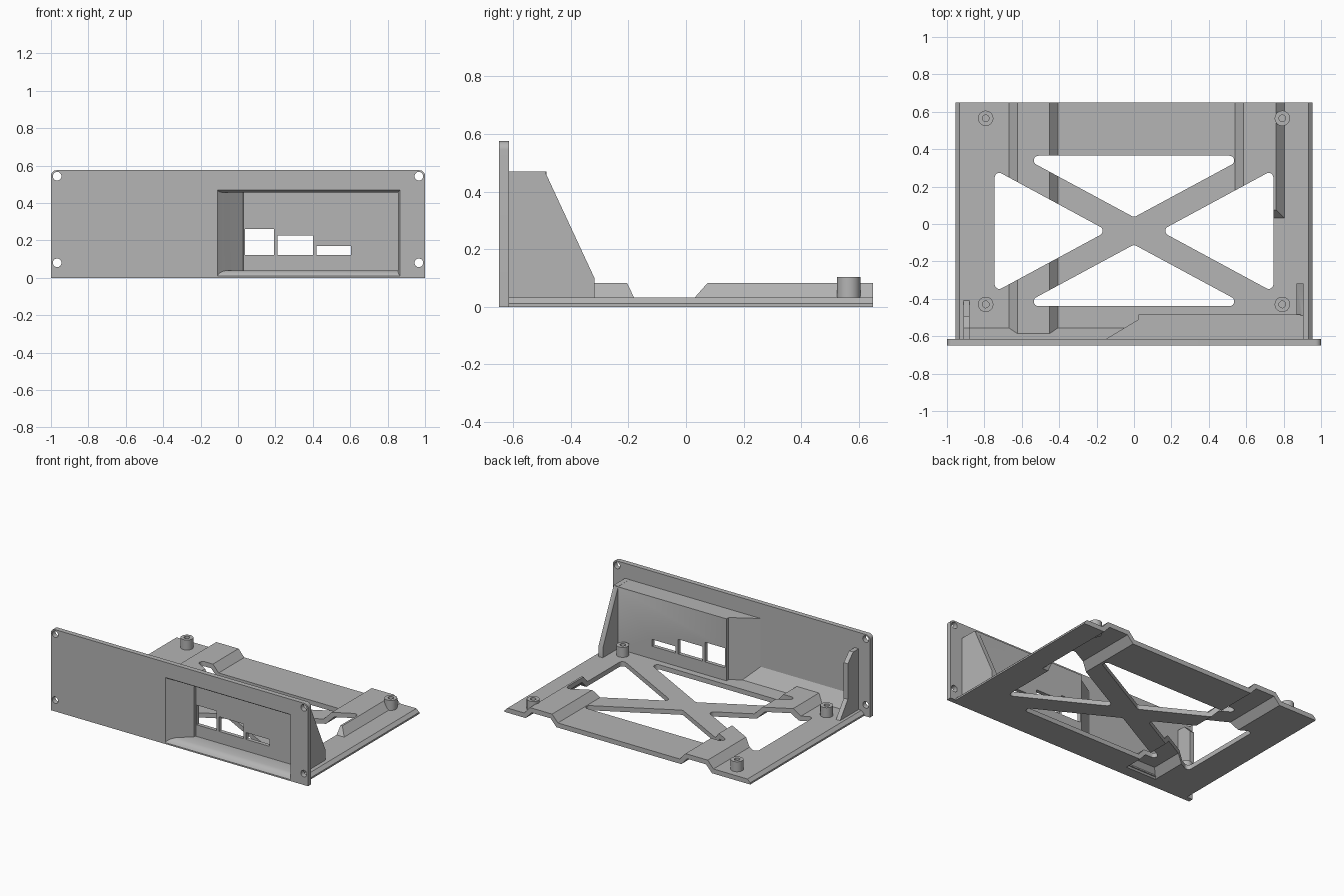
import bpy, bmesh, math
from mathutils import Vector

cube = bpy.data.objects.get("Cube")
if cube:
    bpy.data.objects.remove(cube, do_unlink=True)

grey = bpy.data.materials.new("plain grey")
grey.use_nodes = True
grey.diffuse_color = (0.46, 0.46, 0.46, 1)
grey.node_tree.nodes["Principled BSDF"].inputs["Base Color"].default_value = grey.diffuse_color


def loft(name, rings):
    """Closed solid through rings of equal point count."""
    bm = bmesh.new()
    loops = [[bm.verts.new(p) for p in ring] for ring in rings]
    n = len(loops[0])
    for a, b in zip(loops, loops[1:]):
        for i in range(n):
            j = (i + 1) % n
            bm.faces.new((a[i], a[j], b[j], b[i]))
    bm.faces.new(loops[0])
    bm.faces.new(loops[-1])
    bmesh.ops.recalc_face_normals(bm, faces=bm.faces)
    mesh = bpy.data.meshes.new(name)
    bm.to_mesh(mesh)
    bm.free()
    mesh.materials.append(grey)
    ob = bpy.data.objects.new(name, mesh)
    bpy.context.collection.objects.link(ob)
    return ob


def prism(name, pts, axis, lo, hi):
    """Extrude a flat outline along x, y or z."""
    place = {"x": lambda p, t: (t, p[0], p[1]),
             "y": lambda p, t: (p[0], t, p[1]),
             "z": lambda p, t: (p[0], p[1], t)}[axis]
    return loft(name, [[place(p, t) for p in pts] for t in (lo, hi)])


def rect(x0, x1, z0, z1):
    return [(x0, z0), (x1, z0), (x1, z1), (x0, z1)]


def circle(x, y, r, n=32):
    return [(x + r * math.cos(math.tau * i / n), y + r * math.sin(math.tau * i / n)) for i in range(n)]


def rounded(pts, radii, steps=8):
    """Outline with its corners rounded by arcs."""
    out = []
    for i, r in enumerate(radii):
        p = Vector(pts[i])
        if not r:
            out.append(tuple(p))
            continue
        u = (Vector(pts[i - 1]) - p).normalized()
        v = (Vector(pts[(i + 1) % len(pts)]) - p).normalized()
        half = u.angle(v) / 2
        centre = p + (u + v).normalized() * r / math.sin(half)
        start = p + u * r / math.tan(half) - centre
        end = p + v * r / math.tan(half) - centre
        for k in range(steps + 1):
            t = k / steps
            sweep = math.pi - 2 * half
            d = start * math.sin((1 - t) * sweep) + end * math.sin(t * sweep)
            out.append(tuple(centre + d / math.sin(sweep)))
    return out


def combine(ob, tools, operation):
    """Apply booleans to a part and discard the tools."""
    for tool in tools:
        mod = ob.modifiers.new("cut", "BOOLEAN")
        mod.operation = operation
        mod.solver = "EXACT"
        mod.object = tool
        bpy.context.view_layer.objects.active = ob
        bpy.ops.object.modifier_apply(modifier=mod.name)
        bpy.data.objects.remove(tool, do_unlink=True)


def smooth(ob):
    bpy.ops.object.select_all(action="DESELECT")
    ob.select_set(True)
    bpy.context.view_layer.objects.active = ob
    bpy.ops.object.shade_smooth_by_angle(angle=math.radians(30))


def ridge(x0, x1, y0, y1, z0, z1, run, front):
    """Trapezoid rib, sloped on its sides and its front end."""
    low = [(x0, y0), (x1, y0), (x1, y1), (x0, y1)]
    high = [(x0 + run, y0 + front), (x1 - run, y0 + front), (x1 - run, y1), (x0 + run, y1)]
    return loft("ridge", [[(*p, z0) for p in low], [(*p, z1) for p in high]])


# Base plate with chamfered long edges
T, BACK, FRONT = 0.033, 0.65, -0.62
W = 0.955
base = prism("base_plate", [(-W, 0), (W, 0), (W, 0.012), (W - 0.022, T), (0.022 - W, T), (-W, 0.012)],
             "y", FRONT, BACK)

# Raised channels, hollow below
channels = [(-0.67, -0.405, -0.62, 0.0), (0.54, 0.805, 0.03, 0.045)]
combine(base, [ridge(a, b, y, BACK, T - 0.001, 0.083, 0.046, f) for a, b, y, f in channels], "UNION")
combine(base, [ridge(a + 0.004, b - 0.004, max(y, -0.585) + 0.004, BACK + 0.1, -0.01, 0.05, 0.055, 0.055)
               for a, b, y, f in channels], "DIFFERENCE")

# Four rounded triangular openings leaving a cross
MID = -0.037
openings = []
for s in (1, -1):
    openings.append([(0, MID + s * 0.073), (0.61, MID + s * 0.402), (-0.61, MID + s * 0.402)])
    openings.append([(s * 0.14, MID), (s * 0.745, MID + 0.327), (s * 0.745, MID - 0.327)])
combine(base, [prism("opening", rounded(t, [0.025] * 3), "z", -0.1, 0.2) for t in openings], "DIFFERENCE")

# Screw posts with blind holes
spots = [(x, y) for x in (-0.793, 0.793) for y in (0.565, -0.43)]
combine(base, [prism("post", circle(x, y, 0.041), "z", 0.02, 0.103) for x, y in spots], "UNION")
combine(base, [prism("post_hole", circle(x, y, 0.018), "z", 0.04, 0.2) for x, y in spots], "DIFFERENCE")
smooth(base)

# Front panel with rounded top corners
panel = prism("front_panel", rounded(rect(-1, 1, 0, 0.575), [0, 0, 0.03, 0.03]), "y", -0.65, -0.615)

# Recess housing, corner fillet and side gussets behind the panel
housing = prism("housing", [(-0.15, -0.63), (-0.15, -0.615), (0.025, -0.51), (0.025, -0.485),
                            (0.89, -0.485), (0.89, -0.63)], "z", 0.01, 0.469)
fillet = prism("fillet", [(-0.63, 0.01), (-0.555, 0.01), (-0.555, T), (-0.615, 0.13), (-0.63, 0.13)],
               "x", -0.895, 0.0)
right_gusset = prism("gusset", [(-0.63, 0.015), (-0.318, 0.015), (-0.318, 0.10), (-0.49, 0.47), (-0.63, 0.47)],
                     "x", 0.87, 0.905)
left_gusset = prism("gusset", [(-0.63, 0.015), (-0.41, 0.015), (-0.41, T), (-0.495, 0.15), (-0.495, 0.40),
                               (-0.555, 0.46), (-0.63, 0.46)], "x", -0.912, -0.88)
combine(panel, [housing, fillet, right_gusset, left_gusset], "UNION")

# Flared recess with a slanted side wall
sections = [(-0.66, -0.12, 0.87, 0.005, 0.475), (-0.65, -0.11, 0.865, 0.01, 0.468),
            (-0.64, -0.1, 0.858, 0.024, 0.46), (-0.625, -0.083, 0.855, 0.034, 0.456),
            (-0.605, -0.062, 0.855, 0.04, 0.455), (-0.525, 0.027, 0.855, 0.04, 0.455),
            (-0.512, 0.03, 0.855, 0.04, 0.455)]
recess = loft("recess", [[(x, y, z) for x, z in rect(a, b, c, d)] for y, a, b, c, d in sections])

# Connector windows and mounting holes
windows = [(0.037, 0.193, 0.122, 0.26), (0.21, 0.4, 0.122, 0.225), (0.42, 0.605, 0.122, 0.17)]
cuts = [recess] + [prism("window", rect(*w), "y", -0.55, -0.45) for w in windows]
cuts += [prism("screw_hole", circle(x, z, 0.023), "y", -0.7, -0.6) for x in (-0.967, 0.967) for z in (0.08, 0.543)]
combine(panel, cuts, "DIFFERENCE")
smooth(panel)
